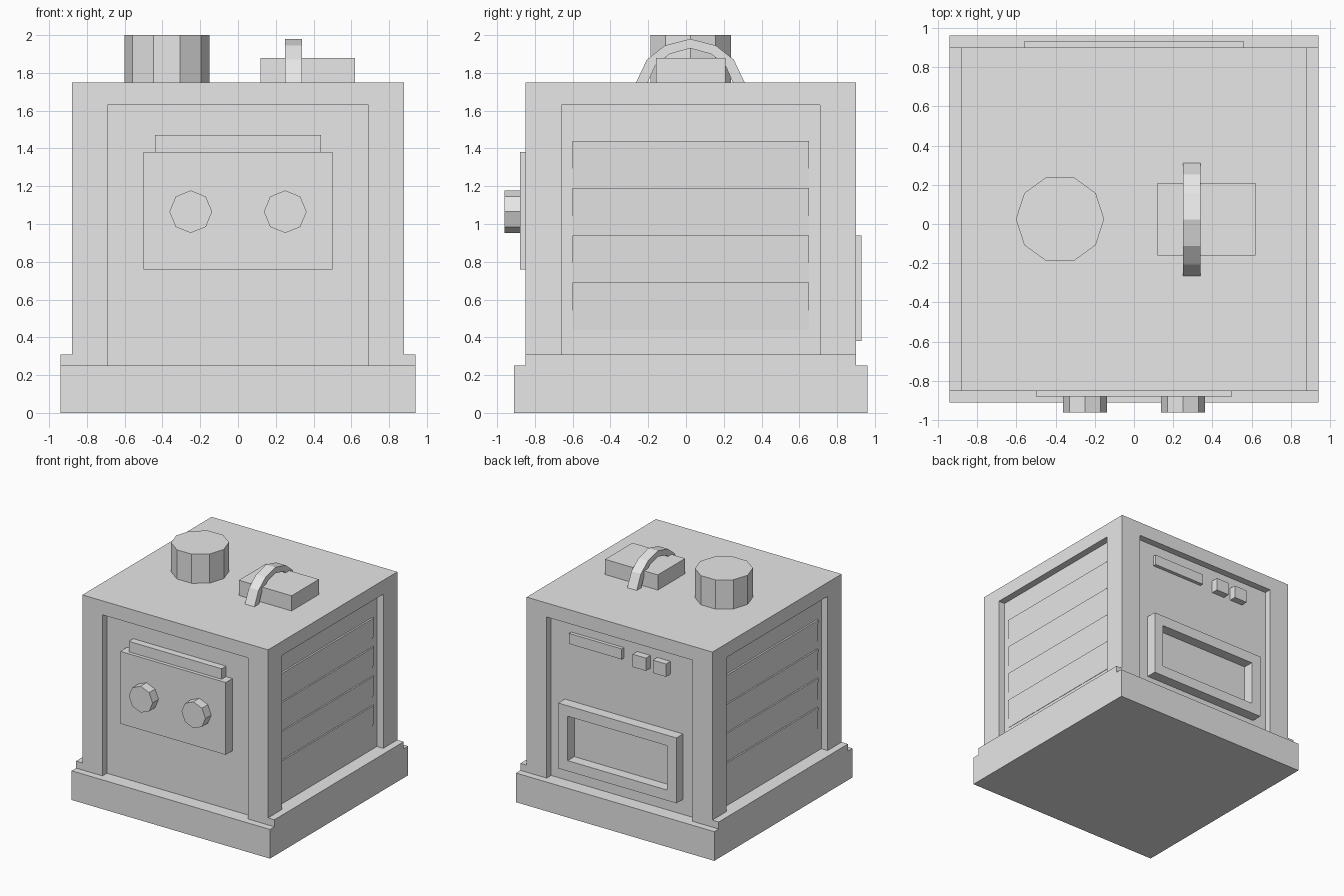
import bpy, bmesh, math
from mathutils import Matrix

if "Cube" in bpy.data.objects:
    bpy.data.objects.remove(bpy.data.objects["Cube"])

grey = bpy.data.materials.new("light_grey")
grey.diffuse_color = (0.8, 0.8, 0.8, 1)
grey.use_nodes = True
grey.node_tree.nodes["Principled BSDF"].inputs["Base Color"].default_value = grey.diffuse_color


def finish(name, bm):
    bmesh.ops.recalc_face_normals(bm, faces=bm.faces)
    me = bpy.data.meshes.new(name)
    bm.to_mesh(me)
    bm.free()
    me.materials.append(grey)
    ob = bpy.data.objects.new(name, me)
    bpy.context.collection.objects.link(ob)
    return ob


def box(name, x, y, z):
    bm = bmesh.new()
    size = [b - a for a, b in (x, y, z)]
    mid = [(a + b) / 2 for a, b in (x, y, z)]
    bmesh.ops.create_cube(bm, size=1, matrix=Matrix.Translation(mid) @ Matrix.Diagonal((*size, 1)))
    return finish(name, bm)


def prism(name, ring, offset):
    """Extrude a closed ring of 3D points along an offset."""
    bm = bmesh.new()
    face = bm.faces.new([bm.verts.new(p) for p in ring])
    out = bmesh.ops.extrude_face_region(bm, geom=[face])
    bmesh.ops.translate(bm, vec=offset, verts=[v for v in out["geom"] if isinstance(v, bmesh.types.BMVert)])
    return finish(name, bm)


def cut(target, cutter):
    cutter.hide_render = True
    cutter.hide_viewport = True
    mod = target.modifiers.new("cut", 'BOOLEAN')
    mod.operation = 'DIFFERENCE'
    mod.solver = 'EXACT'
    mod.object = cutter


# Plinth and main body with a recess in each wall
box("base", (-0.94, 0.94), (-0.91, 0.96), (0, 0.25))
body = box("body", (-0.88, 0.88), (-0.85, 0.90), (0.25, 1.75))
cut(body, box("front_recess_cutter", (-0.69, 0.69), (-1.0, -0.79), (0.2, 1.63)))
cut(body, box("back_recess_cutter", (-0.69, 0.69), (0.84, 1.0), (0.2, 1.63)))

for side, s in (("left", -1), ("right", 1)):
    cut(body, box(side + "_recess_cutter", sorted((s * 0.82, s * 1.0)), (-0.66, 0.71), (0.31, 1.63)))
    # Raised sill along the side
    box(side + "_sill", sorted((s * 0.82, s * 0.94)), (-0.85, 0.90), (0.25, 0.31))
    # Louvre panel with four shallow slats
    ring = [(s * 0.815, -0.60, 0.44)]
    for i in range(4):
        z = 0.44 + 0.25 * i
        ring += [(s * 0.823, -0.60, z), (s * 0.835, -0.60, z + 0.25)]
    ring.append((s * 0.815, -0.60, 1.44))
    prism(side + "_louvres", ring, (0, 1.25, 0))
    # Front knob
    knob = [(s * 0.25 + 0.113 * math.cos(a), -0.96, 1.065 + 0.113 * math.sin(a))
            for a in (math.tau * k / 8 for k in range(8))]
    prism(side + "_knob", knob, (0, 0.09, 0))

# Front control panel and the strip above it
box("control_panel", (-0.50, 0.50), (-0.88, -0.78), (0.76, 1.38))
box("panel_strip", (-0.44, 0.44), (-0.85, -0.78), (1.38, 1.47))

# Back frame, slot strip and two buttons
frame = box("back_frame", (-0.56, 0.56), (0.84, 0.93), (0.38, 0.94))
cut(frame, box("frame_cutter", (-0.47, 0.47), (0.80, 1.0), (0.47, 0.85)))
box("back_strip", (0.0, 0.50), (0.83, 0.87), (1.44, 1.53))
for i, x in enumerate((-0.25, -0.44)):
    box(f"back_button_{i + 1}", (x, x + 0.125), (0.83, 0.90), (1.42, 1.53))

# Ten-sided cap on the roof
cap = [(-0.377 + 0.225 * math.cos(a), 0.025 + 0.225 * math.sin(a), 1.75)
       for a in (math.tau * k / 10 for k in range(10))]
prism("roof_cap", cap, (0, 0, 0.25))

# Roof block with an arched handle over it
box("roof_block", (0.12, 0.62), (-0.16, 0.21), (1.75, 1.88))
half_outer = [(0.287, 1.75), (0.23, 1.87), (0.135, 1.945)]
half_inner = [(0.225, 1.75), (0.185, 1.84), (0.11, 1.90)]


def arch(half, top):
    return [(0.25, 0.023 - y, z) for y, z in half] + [(0.25, 0.023, top)] + \
           [(0.25, 0.023 + y, z) for y, z in reversed(half)]


prism("roof_handle", arch(half_outer, 1.98) + arch(half_inner, 1.93)[::-1], (0.09, 0, 0))
